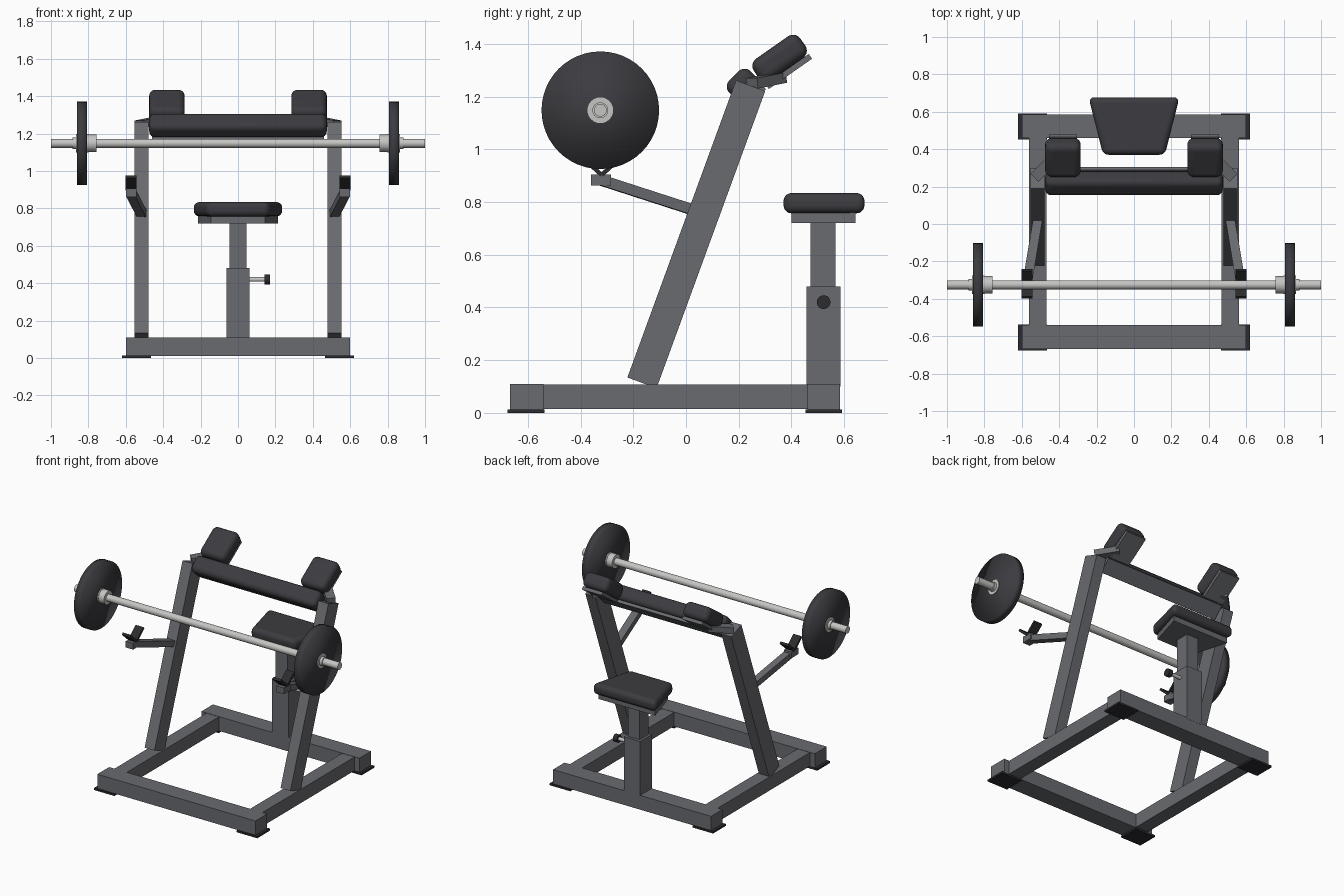
import bpy, bmesh, math
from mathutils import Vector, Matrix

if "Cube" in bpy.data.objects:
    bpy.data.objects.remove(bpy.data.objects["Cube"])


def material(name, rgb):
    m = bpy.data.materials.new(name)
    m.diffuse_color = (*rgb, 1)
    m.use_nodes = True
    m.node_tree.nodes["Principled BSDF"].inputs["Base Color"].default_value = m.diffuse_color
    return m


GREY = material("frame_grey", (0.14, 0.145, 0.16))
PAD = material("pad_charcoal", (0.045, 0.045, 0.052))
BLACK = material("rubber_black", (0.025, 0.025, 0.028))
STEEL = material("bar_steel", (0.56, 0.56, 0.55))


def finish(bm, name, mat, matrix=None, bevel=0, smooth=None):
    bmesh.ops.recalc_face_normals(bm, faces=bm.faces)
    me = bpy.data.meshes.new(name)
    bm.to_mesh(me)
    bm.free()
    if matrix:
        me.transform(matrix)
    me.materials.append(mat)
    ob = bpy.data.objects.new(name, me)
    bpy.context.collection.objects.link(ob)
    if bevel:
        mod = ob.modifiers.new("rounding", 'BEVEL')
        mod.width, mod.segments = bevel, 5
    if smooth:
        bpy.ops.object.select_all(action='DESELECT')
        ob.select_set(True)
        bpy.context.view_layer.objects.active = ob
        bpy.ops.object.shade_smooth_by_angle(angle=math.radians(smooth))
    return ob


def block(name, size, matrix, mat, bevel=0):
    """Box of a given size placed by a matrix."""
    bm = bmesh.new()
    bmesh.ops.create_cube(bm, size=1)
    bmesh.ops.scale(bm, vec=size, verts=bm.verts)
    return finish(bm, name, mat, matrix, bevel, 60 if bevel else None)


def box(name, lo, hi, mat):
    lo, hi = Vector(lo), Vector(hi)
    return block(name, hi - lo, Matrix.Translation((lo + hi) / 2), mat)


def tilted(x, y, z, deg):
    return Matrix.Translation((x, y, z)) @ Matrix.Rotation(math.radians(deg), 4, 'X')


def beam(name, a, b, width, depth, mat):
    """Rectangular tube from a to b."""
    a, b = Vector(a), Vector(b)
    d = (b - a).normalized()
    side = d.cross(Vector((0, 0, 1))).normalized()
    rot = Matrix((side, d, side.cross(d))).transposed().to_4x4()
    return block(name, (width, (b - a).length, depth), Matrix.Translation((a + b) / 2) @ rot, mat)


def rod(name, x0, x1, y, z, r, mat, n=32, smooth=40):
    """Cylinder along x."""
    bm = bmesh.new()
    bmesh.ops.create_cone(bm, cap_ends=True, segments=n, radius1=r, radius2=r, depth=abs(x1 - x0))
    m = Matrix.Translation(((x0 + x1) / 2, y, z)) @ Matrix.Rotation(math.pi / 2, 4, 'Y')
    return finish(bm, name, mat, m, 0, smooth)


def trapezoid(name, y0, y1, w0, w1, z0, z1, mat, bevel=0):
    """Slab that is wider at the back."""
    bm = bmesh.new()
    f = bm.faces.new([bm.verts.new(p) for p in ((-w0, y0, z0), (w0, y0, z0), (w1, y1, z0), (-w1, y1, z0))])
    ext = bmesh.ops.extrude_face_region(bm, geom=[f])["geom"]
    bmesh.ops.translate(bm, vec=(0, 0, z1 - z0), verts=[v for v in ext if isinstance(v, bmesh.types.BMVert)])
    return finish(bm, name, mat, None, bevel, 60 if bevel else None)


# Base frame
box("front_base_bar", (-0.6, -0.668, 0.012), (0.6, -0.54, 0.11), GREY)
box("rear_base_bar", (-0.6, 0.46, 0.012), (0.6, 0.585, 0.11), GREY)

# Seat column, adjustment pin and seat
box("seat_column", (-0.062, 0.458, 0.1), (0.062, 0.586, 0.48), GREY)
box("seat_post", (-0.045, 0.472, 0.47), (0.045, 0.567, 0.725), GREY)
trapezoid("seat_plate", 0.4, 0.643, 0.145, 0.215, 0.72, 0.76, GREY)
trapezoid("seat_pad", 0.37, 0.677, 0.165, 0.243, 0.757, 0.834, PAD, 0.03)
rod("pin_shaft", 0.06, 0.145, 0.522, 0.42, 0.012, STEEL, 16)
rod("pin_knob", 0.142, 0.172, 0.522, 0.42, 0.026, BLACK, 20)

# Arm pad with its backing plate
block("arm_pad", (0.95, 0.115, 0.1), tilted(0, 0.217, 1.243, 45), PAD, 0.032)
block("arm_pad_plate", (0.92, 0.1, 0.02), tilted(0, 0.261, 1.2, 45), GREY)

# Barbell
BY, BZ = -0.325, 1.148
rod("barbell_bar", -1, 1, BY, BZ, 0.024, STEEL)

for s, side in ((-1, "left"), (1, "right")):
    # Rails and feet
    box(f"{side}_side_rail", (s * 0.515 - 0.047, -0.54, 0.014), (s * 0.515 + 0.047, 0.46, 0.108), GREY)
    for y0, y1, end in ((-0.677, -0.537, "front"), (0.453, 0.592, "rear")):
        box(f"{side}_{end}_foot", (s * 0.542 - 0.078, y0, 0), (s * 0.542 + 0.078, y1, 0.013), BLACK)

    # Leaning upright
    beam(f"{side}_upright", (s * 0.516, -0.167, 0.114), (s * 0.516, 0.245, 1.241), 0.075, 0.118, GREY)

    # Shoulder pad, plate and angled bracket
    block(f"{side}_shoulder_pad", (0.19, 0.215, 0.1), tilted(s * 0.38, 0.355, 1.345, 35), PAD, 0.034)
    block(f"{side}_shoulder_plate", (0.15, 0.2, 0.022), tilted(s * 0.38, 0.39, 1.295, 35), GREY)
    beam(f"{side}_pad_bracket", (s * 0.53, 0.25, 1.25), (s * 0.42, 0.36, 1.272), 0.06, 0.04, GREY)

    # Bar rest arm with V cradle
    beam(f"{side}_rest_arm", (s * 0.515, 0.02, 0.772), (s * 0.572, -0.32, 0.882), 0.05, 0.04, GREY)
    box(f"{side}_rest_block", (s * 0.572 - 0.028, -0.36, 0.862), (s * 0.572 + 0.028, -0.285, 0.905), GREY)
    for t, part in ((-1, "front"), (1, "rear")):
        block(f"{side}_cradle_{part}", (0.06, 0.1, 0.016),
              tilted(s * 0.572, -0.32 + t * 0.037, 0.936, t * 42), BLACK)

    # Weight plate and collar
    rod(f"{side}_weight_plate", s * 0.808, s * 0.862, BY, BZ, 0.223, PAD, 48, 180)
    rod(f"{side}_hub", s * 0.8, s * 0.867, BY, BZ, 0.049, STEEL, 24)
    rod(f"{side}_collar", s * 0.757, s * 0.81, BY, BZ, 0.046, STEEL, 24)
    rod(f"{side}_sleeve", s * 0.866, s * 0.885, BY, BZ, 0.03, STEEL, 24)
